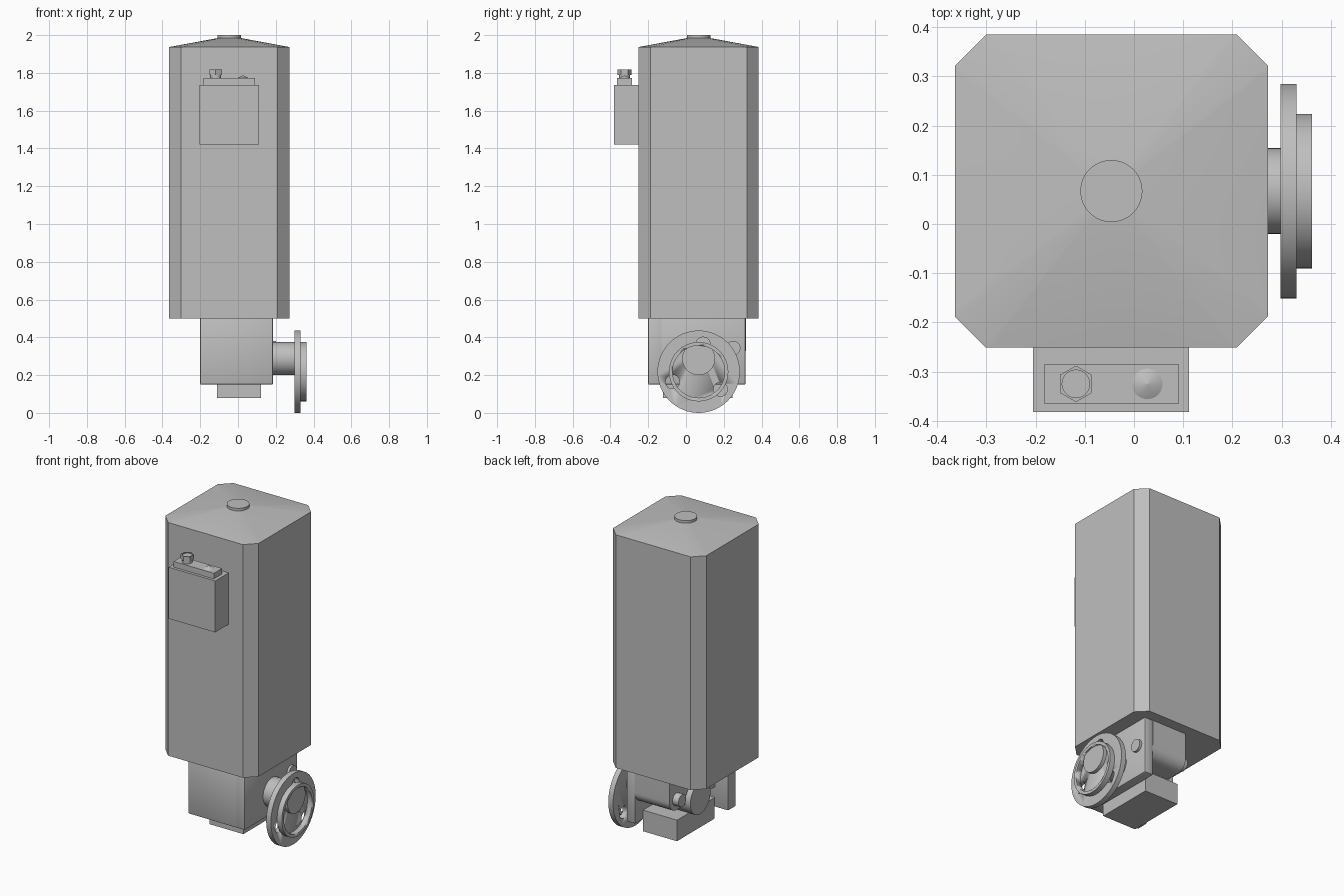
import bpy, bmesh, math
from mathutils import Matrix, Vector

if "Cube" in bpy.data.objects:
    bpy.data.objects.remove(bpy.data.objects["Cube"], do_unlink=True)

grey = bpy.data.materials.new("plain grey")
GREY = (0.52, 0.52, 0.52, 1)
grey.use_nodes = True
grey.diffuse_color = GREY
grey.node_tree.nodes["Principled BSDF"].inputs["Base Color"].default_value = GREY


def finish(name, bm, smooth=False):
    bmesh.ops.recalc_face_normals(bm, faces=bm.faces)
    mesh = bpy.data.meshes.new(name)
    bm.to_mesh(mesh)
    bm.free()
    mesh.materials.append(grey)
    obj = bpy.data.objects.new(name, mesh)
    bpy.context.collection.objects.link(obj)
    bpy.ops.object.select_all(action="DESELECT")
    bpy.context.view_layer.objects.active = obj
    obj.select_set(True)
    if smooth:
        bpy.ops.object.shade_smooth_by_angle(angle=math.radians(30))
    return obj


def box(name, x, y, z, bevel=0):
    bm = bmesh.new()
    bmesh.ops.create_cube(bm, size=1)
    for v in bm.verts:
        v.co = Vector([r[0] + (c + 0.5) * (r[1] - r[0]) for c, r in zip(v.co, (x, y, z))])
    if bevel:
        bmesh.ops.bevel(bm, geom=bm.edges[:], offset=bevel, segments=2, profile=0.5, affect="EDGES")
    return finish(name, bm, bevel > 0)


def cylinder(name, axis, centre, span, r1, r2=None, sides=48):
    """Round part along X or Z; centre gives the two other coordinates."""
    bm = bmesh.new()
    mid, depth = sum(span) / 2, span[1] - span[0]
    if axis == "X":
        m = Matrix.Translation((mid, *centre)) @ Matrix.Rotation(math.pi / 2, 4, "Y")
    else:
        m = Matrix.Translation((*centre, mid))
    bmesh.ops.create_cone(bm, cap_ends=True, segments=sides, radius1=r1,
                          radius2=r1 if r2 is None else r2, depth=depth, matrix=m)
    return finish(name, bm, sides > 8)


def extrude(name, points, vec):
    bm = bmesh.new()
    face = bm.faces.new([bm.verts.new(p) for p in points])
    new = bmesh.ops.extrude_face_region(bm, geom=[face])["geom"]
    bmesh.ops.translate(bm, vec=vec, verts=[g for g in new if isinstance(g, bmesh.types.BMVert)])
    return finish(name, bm, True)


def cut(obj, cutter):
    mod = obj.modifiers.new("cut", "BOOLEAN")
    mod.operation, mod.object, mod.solver = "DIFFERENCE", cutter, "EXACT"
    bpy.context.view_layer.objects.active = obj
    bpy.ops.object.modifier_apply(modifier=mod.name)
    bpy.data.objects.remove(cutter, do_unlink=True)


# Main cabinet: square column with chamfered corners
CX, CY, HALF, INNER = -0.046, 0.067, 0.318, 0.255
EAVE = 1.937
corners = []
for k in range(4):
    rot = Matrix.Rotation(k * math.pi / 2, 3, "Z")
    corners += [rot @ Vector((HALF, INNER, 0)), rot @ Vector((INNER, HALF, 0))]
base = Vector((CX, CY, 0.5))
extrude("cabinet", [c + base for c in corners], (0, 0, EAVE - 0.5))

# Roof lofted from the cabinet outline to a small circle
angles = sorted([math.atan2(c.y, c.x) for c in corners] + [math.tau * i / 48 - math.pi for i in range(48)])
bm = bmesh.new()
low, high = [], []
for a in angles:
    d = Vector((math.cos(a), math.sin(a)))
    side = max(abs(d.x), abs(d.y)) / HALF
    corner = (abs(d.x) + abs(d.y)) / (HALF + INNER)
    reach = 1 / max(side, corner)
    low.append(bm.verts.new((CX + d.x * reach, CY + d.y * reach, EAVE)))
    high.append(bm.verts.new((CX + d.x * 0.063, CY + d.y * 0.063, 1.984)))
for i in range(len(angles)):
    j = (i + 1) % len(angles)
    bm.faces.new((low[i], low[j], high[j], high[i]))
bm.faces.new(high)
finish("roof", bm, True)
cylinder("roof_cap", "Z", (CX, CY), (1.975, 2.0), 0.063)

# Front control box with its lid, nut and button
box("control_box", (-0.205, 0.112), (-0.382, -0.25), (1.42, 1.737))
box("control_box_lid", (-0.183, 0.091), (-0.365, -0.286), (1.737, 1.772))
cylinder("stud", "Z", (-0.118, -0.325), (1.77, 1.812), 0.029)
nut = cylinder("hex_nut", "Z", (-0.118, -0.325), (1.79, 1.818), 0.037, sides=6)
cut(nut, cylinder("nut_bore", "Z", (-0.118, -0.325), (1.812, 1.83), 0.028))
cylinder("button", "Z", (0.027, -0.325), (1.772, 1.787), 0.031, 0.001)

# Lower housing: front and side walls around an open back
box("housing_front_wall", (-0.2, 0.185), (-0.2, -0.125), (0.15, 0.505), 0.006)
box("housing_side_wall", (0.125, 0.185), (-0.2, 0.315), (0.15, 0.505), 0.006)
box("bottom_block", (-0.11, 0.122), (-0.122, 0.245), (0.08, 0.21))

# Inner core with a rounded lower back edge
ROD = (0.25, 0.343)
arc = [(ROD[0] + 0.068 * math.cos(a), ROD[1] + 0.068 * math.sin(a))
       for a in [-math.pi / 2 * (1 - i / 12) for i in range(13)]]
profile = [(-0.13, 0.505), (-0.13, ROD[1] - 0.068)] + arc + [(0.318, 0.505)]
extrude("core", [(-0.11, y, z) for y, z in profile], (0.24, 0, 0))
cylinder("pivot_rod", "X", ROD, (-0.15, 0.2), 0.038)

# Outlet shaft through the housing
SHAFT = (CY, 0.287)
cylinder("shaft_end", "X", SHAFT, (-0.145, 0.13), 0.098)
cylinder("outlet_shaft", "X", SHAFT, (0.12, 0.352), 0.087)

# Offset flange with three holes and a raised rim
FLANGE = (CY, 0.218)
flange = cylinder("flange", "X", FLANGE, (0.298, 0.33), 0.218, sides=64)
for k in range(3):
    a = math.radians(81 + 120 * k)
    at = (FLANGE[0] + 0.148 * math.cos(a), FLANGE[1] + 0.148 * math.sin(a))
    cut(flange, cylinder("hole_cutter", "X", at, (0.28, 0.35), 0.037, sides=24))
rim = cylinder("flange_rim", "X", FLANGE, (0.329, 0.362), 0.157, sides=64)
cut(rim, cylinder("rim_cutter", "X", FLANGE, (0.3, 0.4), 0.138, sides=64))
